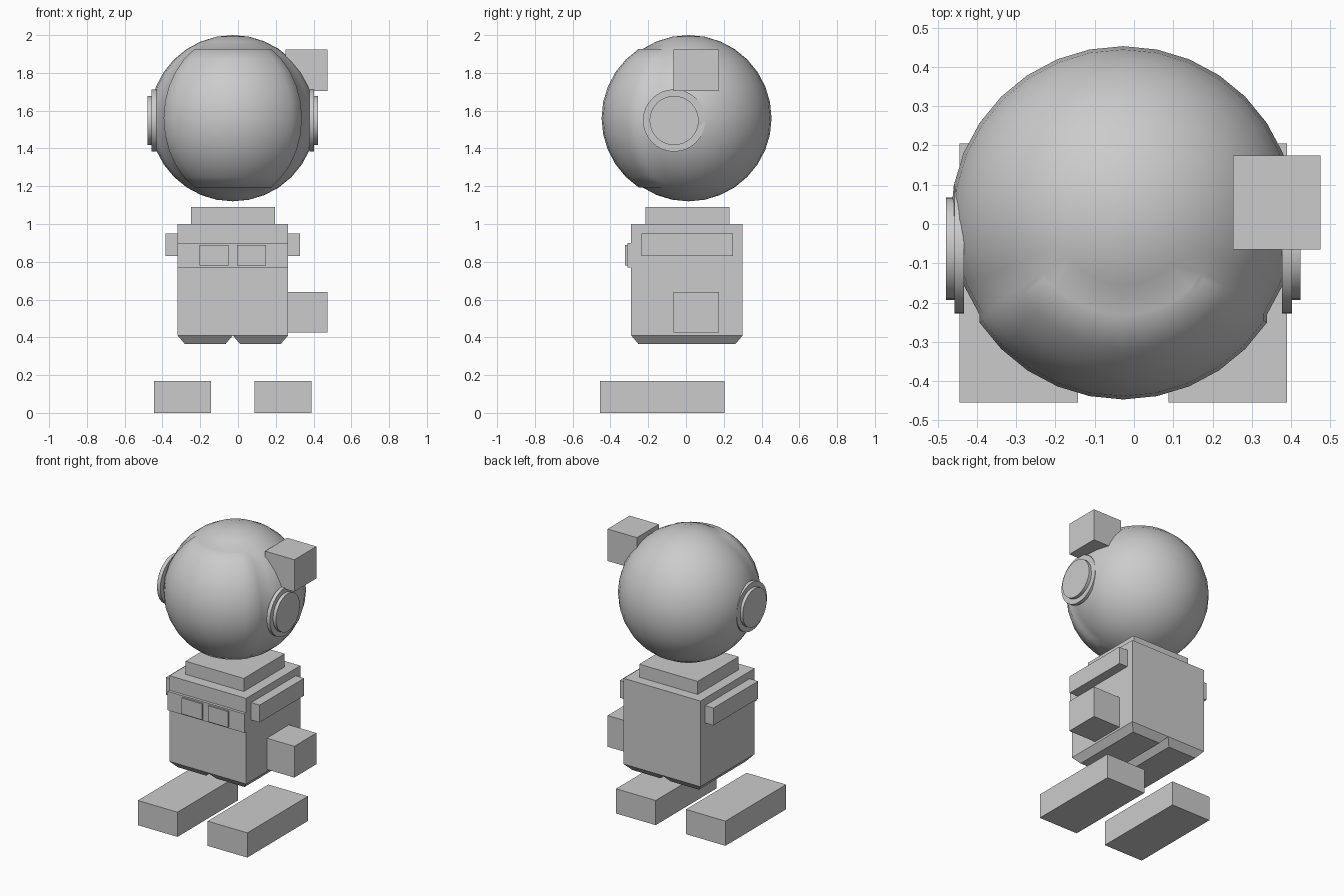
import bpy, bmesh, math
from mathutils import Matrix, Vector

if "Cube" in bpy.data.objects:
    bpy.data.objects.remove(bpy.data.objects["Cube"])

CX = -0.0275  # symmetry plane of the figure

grey = bpy.data.materials.new("light_grey")
grey.diffuse_color = (0.6, 0.6, 0.6, 1)
grey.use_nodes = True
grey.node_tree.nodes["Principled BSDF"].inputs["Base Color"].default_value = grey.diffuse_color


def finish(name, bm, smooth=False):
    bmesh.ops.recalc_face_normals(bm, faces=bm.faces)
    me = bpy.data.meshes.new(name)
    bm.to_mesh(me)
    bm.free()
    me.materials.append(grey)
    for p in me.polygons:
        p.use_smooth = smooth
    ob = bpy.data.objects.new(name, me)
    bpy.context.collection.objects.link(ob)
    return ob


def box(name, x, y, z, inset=0.0):
    """Box from min/max ranges; inset shrinks the underside."""
    bm = bmesh.new()
    bmesh.ops.create_cube(bm, size=1)
    for v in bm.verts:
        i = inset if v.co.z < 0 else 0
        v.co = Vector((x[1] - i if v.co.x > 0 else x[0] + i,
                       y[1] - i if v.co.y > 0 else y[0] + i,
                       z[1] if v.co.z > 0 else z[0]))
    return finish(name, bm)


def disc(name, x0, x1, r, y, z):
    bm = bmesh.new()
    m = Matrix.Translation(((x0 + x1) / 2, y, z)) @ Matrix.Rotation(math.pi / 2, 4, 'Y')
    bmesh.ops.create_cone(bm, cap_ends=True, segments=32, radius1=r, radius2=r,
                          depth=abs(x1 - x0), matrix=m)
    ob = finish(name, bm)
    for p in ob.data.polygons:
        p.use_smooth = abs(p.normal.x) < 0.5
    for e in ob.data.edges:
        a, b = (ob.data.vertices[i].co.x for i in e.vertices)
        e.use_edge_sharp = abs(a - b) < 1e-4
    return ob


# Helmet: sphere whose front patch is pushed forward as a visor
bm = bmesh.new()
bmesh.ops.create_uvsphere(bm, u_segments=32, v_segments=16, radius=0.44)
lim = math.radians(56.25)
visor = []
for f in bm.faces:
    c = f.calc_center_median()
    lat = math.atan2(c.z, math.hypot(c.x, c.y))
    if abs(lat) < lim and abs(math.atan2(c.x, -c.y)) < lim:
        visor.append(f)
ext = bmesh.ops.extrude_face_region(bm, geom=visor)["geom"]
bmesh.ops.translate(bm, vec=(0, -0.02, 0),
                    verts=[g for g in ext if isinstance(g, bmesh.types.BMVert)])
bmesh.ops.delete(bm, geom=[f for f in visor if f.is_valid], context='FACES')
bmesh.ops.translate(bm, vec=(CX, 0.013, 1.56), verts=bm.verts)
finish("helmet", bm, smooth=True)

# Torso, neck and two bevelled hip pads
TY = (-0.29, 0.30)
box("torso", (-0.32, 0.265), TY, (0.41, 1.0))
box("neck", (-0.25, 0.195), (-0.215, 0.23), (1.0, 1.09))
box("chest_band", (-0.32, 0.265), (-0.31, -0.29), (0.77, 0.90))

# Mirrored parts
for side, s in (("left", -1), ("right", 1)):
    def xr(a, b):
        return tuple(sorted((CX + s * a, CX + s * b)))
    box(side + "_hip", xr(0, 0.2925), TY, (0.365, 0.41), inset=0.038)
    box(side + "_pocket", xr(0.023, 0.177), (-0.322, -0.31), (0.78, 0.89))
    box(side + "_shoulder_bar", xr(0.2925, 0.357), (-0.235, 0.25), (0.83, 0.95))
    box(side + "_shoe", xr(0.115, 0.417), (-0.455, 0.205), (0.0, 0.17))
    disc(side + "_ear_base", CX + s * 0.405, CX + s * 0.43, 0.165, -0.063, 1.548)
    disc(side + "_ear_cap", CX + s * 0.43, CX + s * 0.452, 0.13, -0.063, 1.548)

# Hands, both on the right: one lowered, one raised
box("lowered_hand", (0.252, 0.475), (-0.065, 0.175), (0.425, 0.64))
box("raised_hand", (0.252, 0.475), (-0.065, 0.175), (1.705, 1.925))
